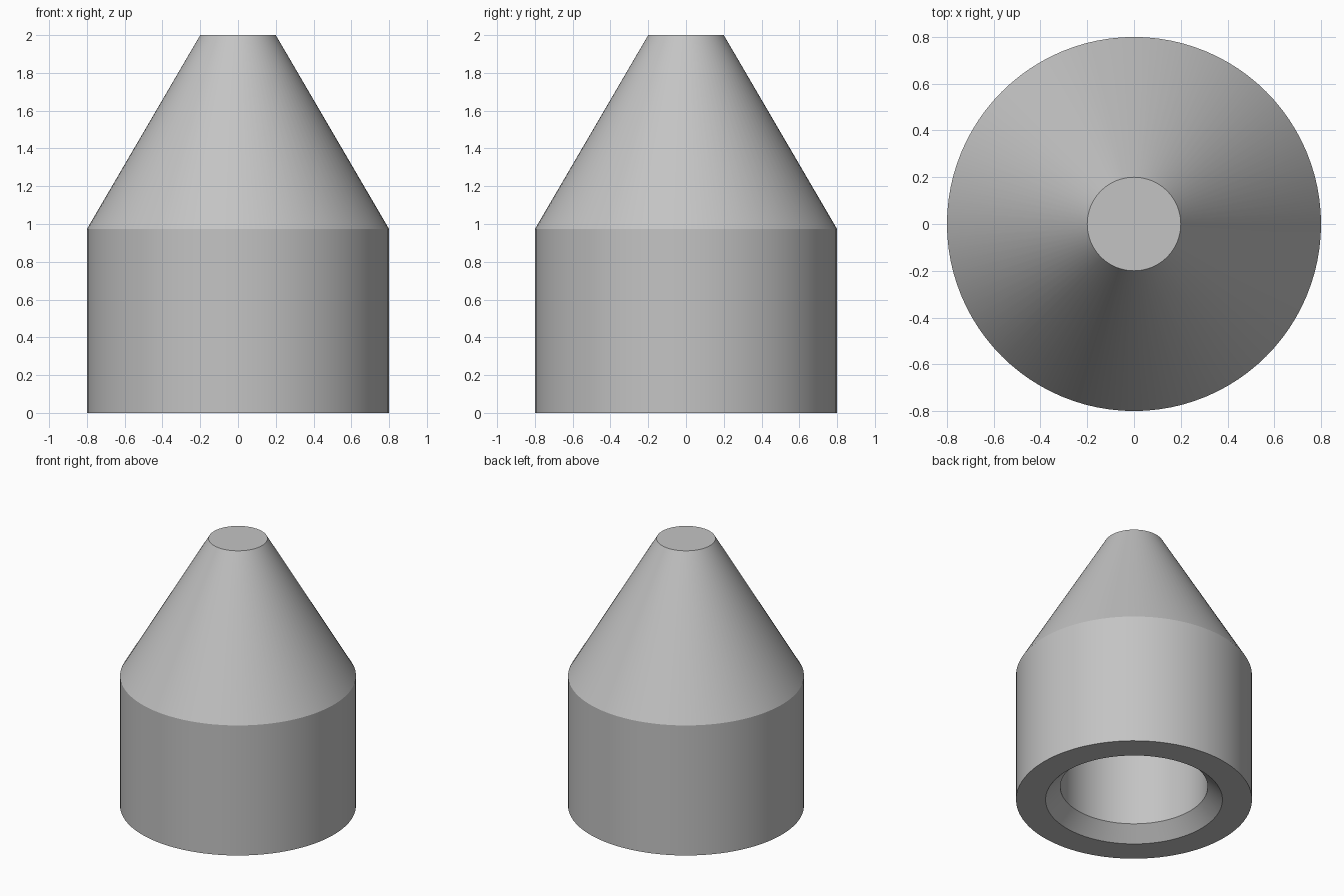
import bpy
import bmesh
import math

cube = bpy.data.objects.get("Cube")
if cube:
    bpy.data.objects.remove(cube, do_unlink=True)

# Plain grey finish
grey = bpy.data.materials.new("plain_grey")
grey.use_nodes = True
colour = (0.55, 0.55, 0.55, 1)
grey.diffuse_color = colour
grey.node_tree.nodes["Principled BSDF"].inputs["Base Color"].default_value = colour

# Half section (radius, height): blind bore, chamfered mouth, wall, cone, flat tip
bore_end, bore_radius, chamfer = 0.97, 0.5, 0.1
section = [
    (0, bore_end),
    (bore_radius, bore_end),
    (bore_radius, chamfer),
    (bore_radius + chamfer, 0),
    (0.8, 0),
    (0.8, 0.973),
    (0.2, 2),
    (0, 2),
]


def lathe(name, profile, sides, material):
    """Spin a half section around the z axis into a closed solid."""
    bm = bmesh.new()
    verts = [bm.verts.new((r, 0, z)) for r, z in profile]
    edges = [bm.edges.new(pair) for pair in zip(verts, verts[1:])]
    bmesh.ops.spin(bm, geom=verts + edges, cent=(0, 0, 0), axis=(0, 0, 1),
                   angle=math.tau, steps=sides, use_merge=True)
    bmesh.ops.remove_doubles(bm, verts=bm.verts, dist=0.0001)
    bmesh.ops.recalc_face_normals(bm, faces=bm.faces)
    mesh = bpy.data.meshes.new(name)
    bm.to_mesh(mesh)
    bm.free()
    mesh.materials.append(material)
    obj = bpy.data.objects.new(name, mesh)
    bpy.context.collection.objects.link(obj)
    return obj


body = lathe("hollow_cone_tipped_body", section, 96, grey)

# Smooth round walls with crisp rims
bpy.ops.object.select_all(action="DESELECT")
body.select_set(True)
bpy.context.view_layer.objects.active = body
bpy.ops.object.shade_smooth_by_angle(angle=math.radians(25))
